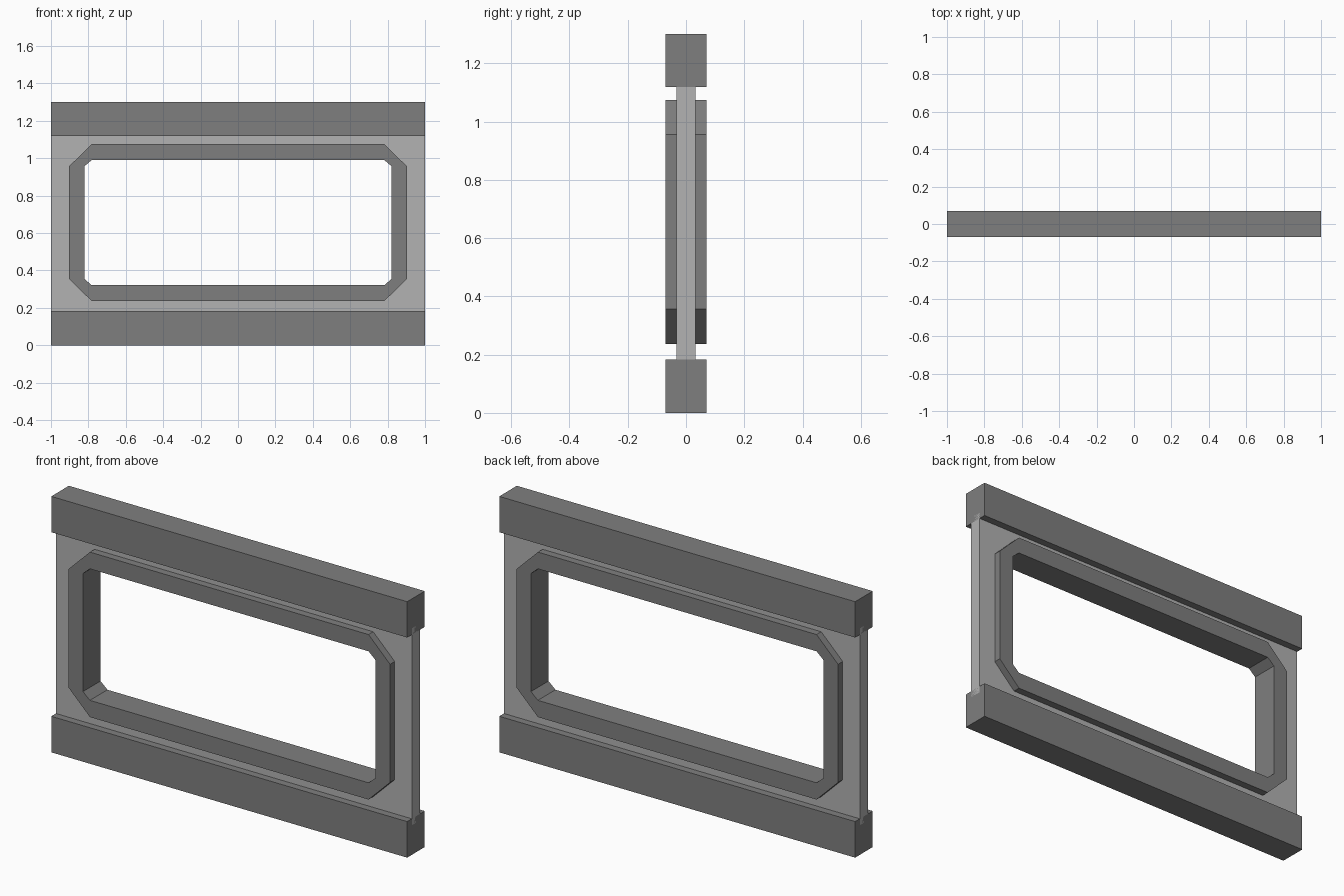
import bpy, bmesh

if "Cube" in bpy.data.objects:
    bpy.data.objects.remove(bpy.data.objects["Cube"])


def grey(name, v):
    m = bpy.data.materials.new(name)
    m.diffuse_color = (v, v, v, 1)
    m.use_nodes = True
    m.node_tree.nodes["Principled BSDF"].inputs["Base Color"].default_value = m.diffuse_color
    return m


DARK, LIGHT = grey("dark_grey", 0.212), grey("light_grey", 0.445)
MID_Z = 0.656  # height of the opening's centre


def finish(name, bm, mat):
    bmesh.ops.recalc_face_normals(bm, faces=bm.faces)
    me = bpy.data.meshes.new(name)
    bm.to_mesh(me)
    bm.free()
    me.materials.append(mat)
    ob = bpy.data.objects.new(name, me)
    bpy.context.collection.objects.link(ob)
    return ob


def octagon(hx, hz, cx, cz):
    # rectangle with cut corners, in x and z, starting at the lower right
    return [(x, z + MID_Z) for x, z in (
        (cx, -hz), (hx, -cz), (hx, cz), (cx, hz),
        (-cx, hz), (-hx, cz), (-hx, -cz), (-cx, -hz))]


def ring(name, outer, inner, half_y, mat):
    # closed band between two matching outlines
    bm = bmesh.new()
    loops = [[bm.verts.new((x, y, z)) for x, z in pts]
             for pts, y in ((outer, -half_y), (inner, -half_y),
                            (inner, half_y), (outer, half_y))]
    n = len(outer)
    for a, b in zip(loops, loops[1:] + loops[:1]):
        for i in range(n):
            j = (i + 1) % n
            bm.faces.new((a[i], a[j], b[j], b[i]))
    return finish(name, bm, mat)


def box(name, z0, z1, mat):
    bm = bmesh.new()
    bmesh.ops.create_cube(bm, size=1)
    bmesh.ops.scale(bm, vec=(2, 0.141, z1 - z0), verts=bm.verts)
    bmesh.ops.translate(bm, vec=(0, 0, (z0 + z1) / 2), verts=bm.verts)
    return finish(name, bm, mat)


# top and bottom rails
box("bottom_rail", 0, 0.183, DARK)
box("top_rail", 1.118, 1.3, DARK)

# raised trim around the opening
ring("opening_trim", octagon(0.904, 0.419, 0.783, 0.3),
     octagon(0.822, 0.334, 0.783, 0.3), 0.0705, DARK)

# thin web panel, its ends tucked into the rails and its hole under the trim
panel = [(0.8, 0.15), (1, 0.15), (1, 1.15), (0.8, 1.15),
         (-0.8, 1.15), (-1, 1.15), (-1, 0.15), (-0.8, 0.15)]
ring("web_panel", panel, octagon(0.86, 0.375, 0.783, 0.3), 0.033, LIGHT)
